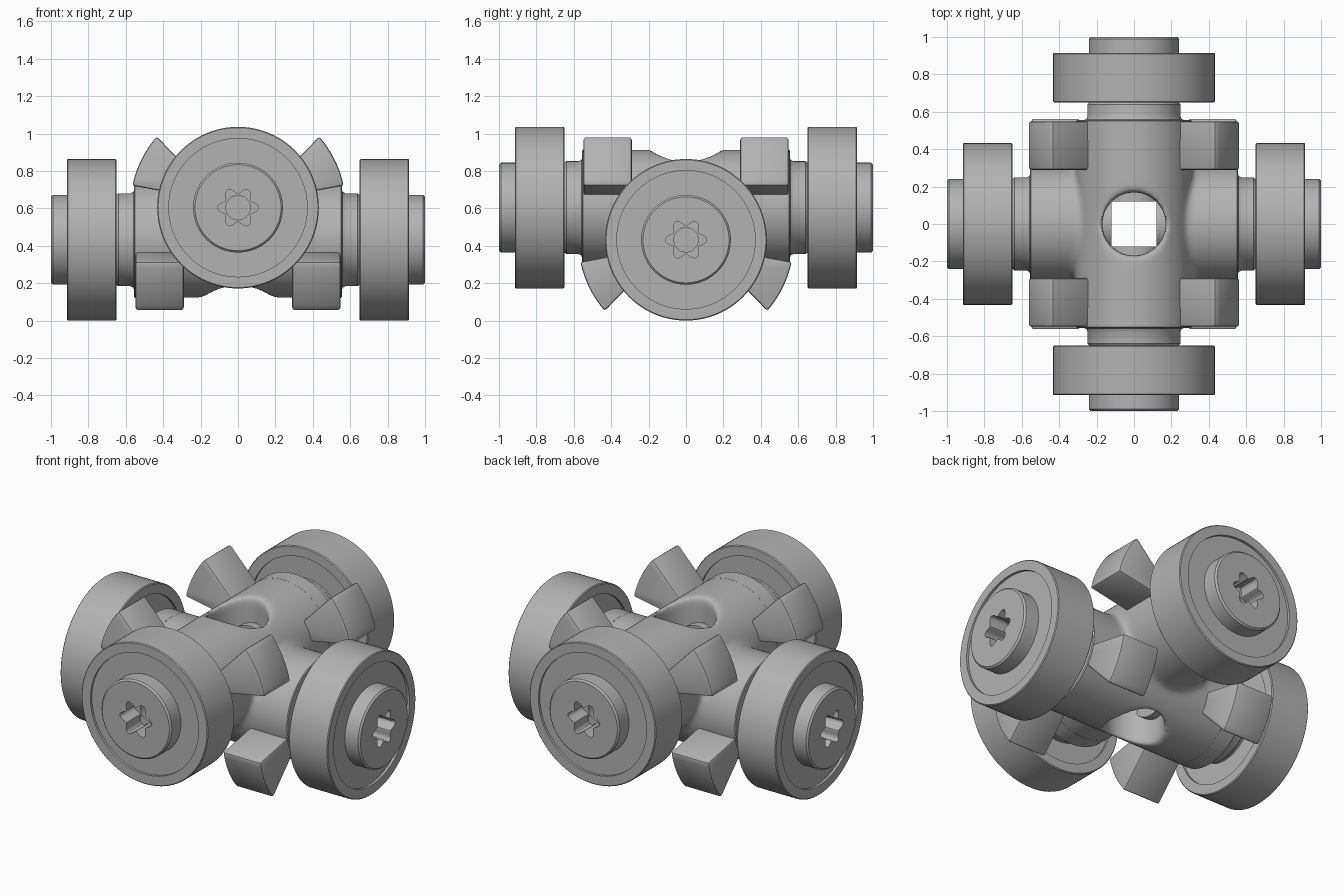
import bpy, bmesh
from math import pi, radians, cos, sin, sqrt
from mathutils import Matrix

cube = bpy.data.objects.get("Cube")
if cube:
    bpy.data.objects.remove(cube, do_unlink=True)

grey = bpy.data.materials.new("plain grey")
grey.use_nodes = True
grey.diffuse_color = (0.45, 0.45, 0.45, 1)
grey.node_tree.nodes["Principled BSDF"].inputs["Base Color"].default_value = (0.45, 0.45, 0.45, 1)

# Axle heights: one runs left-right, the other front-back and higher
LOW, HIGH = 0.432, 0.604
BODY_R, HOLE_R = 0.31, 0.17


def new_object(name, bm, matrix):
    bmesh.ops.recalc_face_normals(bm, faces=bm.faces)
    mesh = bpy.data.meshes.new(name)
    bm.to_mesh(mesh)
    bm.free()
    mesh.transform(matrix)
    mesh.materials.append(grey)
    obj = bpy.data.objects.new(name, mesh)
    bpy.context.collection.objects.link(obj)
    return obj


def lathe(name, profile, matrix, closed=False, steps=96):
    """Revolve (radius, height) points about local z."""
    bm = bmesh.new()
    verts = [bm.verts.new((r, 0, z)) for r, z in profile]
    pairs = list(zip(verts, verts[1:]))
    if closed:
        pairs.append((verts[-1], verts[0]))
    edges = [bm.edges.new(p) for p in pairs]
    bmesh.ops.spin(bm, geom=verts + edges, cent=(0, 0, 0), axis=(0, 0, 1),
                   angle=2 * pi, steps=steps, use_duplicate=False)
    bmesh.ops.remove_doubles(bm, verts=bm.verts, dist=0.0001)
    return new_object(name, bm, matrix)


def prism(name, outline, bottom, top, matrix):
    """Extrude a local xy outline along z."""
    bm = bmesh.new()
    face = bm.faces.new([bm.verts.new((x, y, bottom)) for x, y in outline])
    side = bmesh.ops.extrude_face_region(bm, geom=[face])["geom"]
    bmesh.ops.translate(bm, vec=(0, 0, top - bottom),
                        verts=[v for v in side if isinstance(v, bmesh.types.BMVert)])
    return new_object(name, bm, matrix)


def cylinder(name, radius, bottom, top, matrix):
    return lathe(name, [(0, bottom), (radius, bottom), (radius, top), (0, top)], matrix)


def activate(obj):
    bpy.ops.object.select_all(action='DESELECT')
    obj.select_set(True)
    bpy.context.view_layer.objects.active = obj


def modify(obj, kind, **settings):
    activate(obj)
    mod = obj.modifiers.new(kind.title(), kind)
    for key, value in settings.items():
        setattr(mod, key, value)
    bpy.ops.object.modifier_apply(modifier=mod.name)


def combine(obj, other, operation):
    modify(obj, 'BOOLEAN', operation=operation, solver='EXACT', object=other)
    bpy.data.objects.remove(other, do_unlink=True)


def smooth(obj, angle=30):
    activate(obj)
    bpy.ops.object.shade_smooth_by_angle(angle=radians(angle))


def outward(turn, height):
    """Frame whose local z points outward along an axle."""
    return (Matrix.Translation((0, 0, height)) @ Matrix.Rotation(radians(turn), 4, 'Z')
            @ Matrix.Rotation(pi / 2, 4, 'Y'))


# Crossed body with a vertical hole and softly blended joins
body = cylinder("crossed_body", BODY_R, -0.545, 0.545, outward(0, LOW))
combine(body, cylinder("body_tube", BODY_R, -0.545, 0.545, outward(90, HIGH)), 'UNION')
combine(body, cylinder("hole_cutter", HOLE_R, -0.5, 1.5, Matrix()), 'DIFFERENCE')
modify(body, 'REMESH', mode='VOXEL', voxel_size=0.012)
modify(body, 'SMOOTH', factor=0.5, iterations=35)
smooth(body, 60)

# Profiles as (radius, distance from the centre)
AXLE = [(0, 0.12), (0.15, 0.12), (0.15, 0.5), (0.27, 0.5), (0.27, 0.555),
        (0.256, 0.56), (0.248, 0.575), (0.248, 0.64), (0.24, 0.65),
        (0.24, 0.99), (0.23, 1.0), (0, 1.0)]
WHEEL = [(0.2, 0.665), (0.37, 0.665), (0.37, 0.65), (0.427, 0.65), (0.432, 0.655),
         (0.432, 0.91), (0.427, 0.915), (0.37, 0.915), (0.37, 0.9), (0.2, 0.9)]

# Six-lobed socket outline
star = []
for i in range(72):
    a = 2 * pi * i / 72
    r = 0.092 - 0.018 * cos(6 * a)
    star.append((r * cos(a), r * sin(a)))

# Fin outline as (sideways, upward): a flared block with a curved tip
fin = [(0.2, 0.05)]
for i in range(9):
    a = radians(11.8 + (41.2 - 11.8) * i / 8)
    fin.append((0.577 * cos(a), 0.577 * sin(a)))
fin.append((0.2, 0.137))

for turn, side, height, up in ((0, "left", LOW, -1), (180, "right", LOW, -1),
                               (90, "back", HIGH, 1), (270, "front", HIGH, 1)):
    frame = outward(turn, height)

    # Axle with its socket
    axle = lathe(side + "_axle", AXLE, frame)
    combine(axle, prism("socket_cutter", star, 0.86, 1.1, frame), 'DIFFERENCE')
    combine(axle, cylinder("bore_cutter", 0.065, 0.7, 0.95, frame), 'DIFFERENCE')
    smooth(axle)

    # Wheel with recessed faces
    smooth(lathe(side + "_wheel", WHEEL, frame, closed=True))

    # Crisp end of the body tube
    smooth(lathe(side + "_body_end", [(0, 0.45), (BODY_R, 0.45), (BODY_R, 0.55),
                                      (BODY_R - 0.005, 0.555), (0, 0.555)], frame))

    # Pair of fins, upward on the high tube and downward on the low one
    for hand in (-1, 1):
        outline = [(-up * v, hand * h) for h, v in fin]
        block = prism(f"{side}_fin_{'a' if hand < 0 else 'b'}", outline, 0.29, 0.548, frame)
        modify(block, 'BEVEL', width=0.012, segments=2, limit_method='ANGLE',
               angle_limit=radians(30))
        smooth(block)
